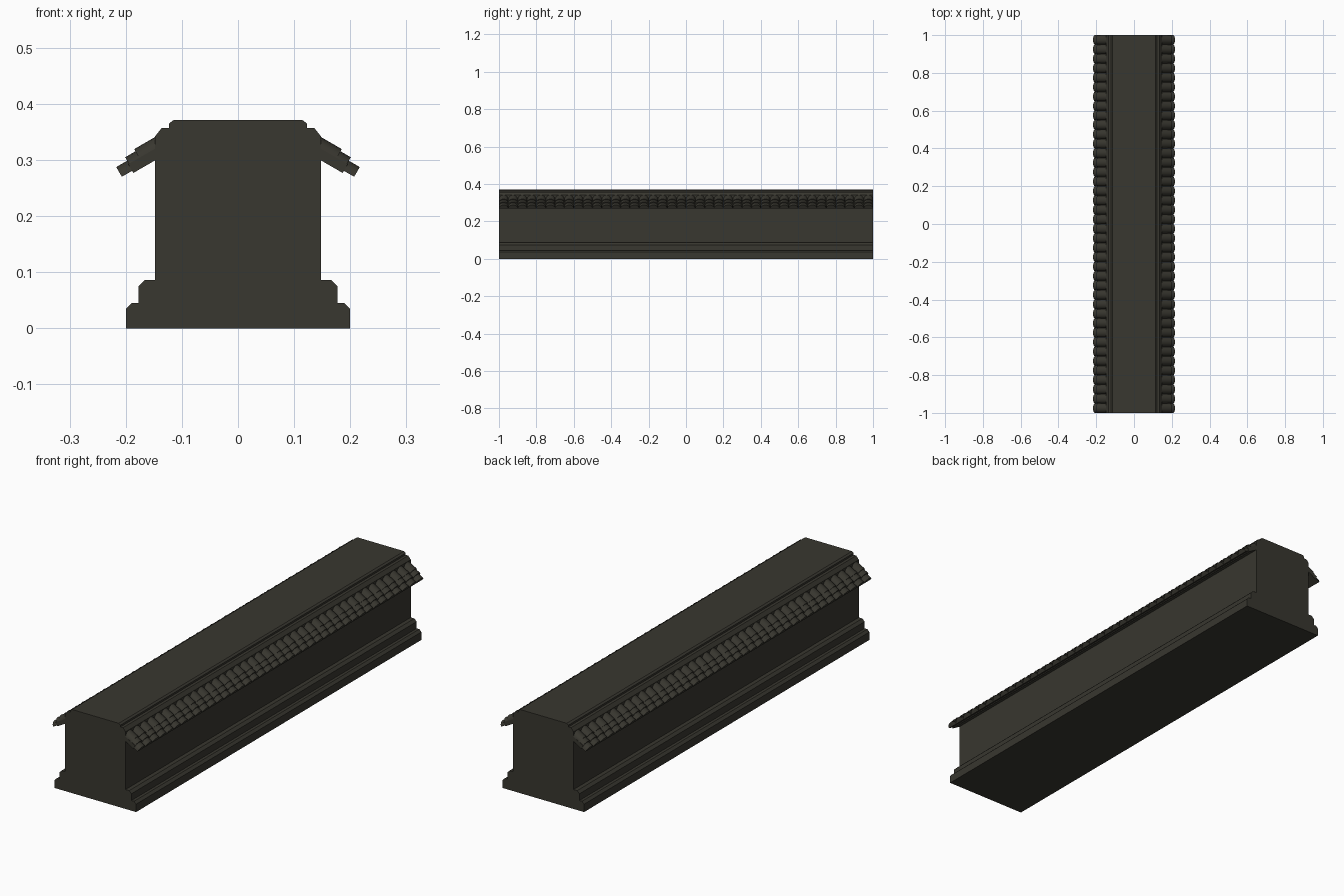
import bpy, bmesh, math
from mathutils import Vector

if "Cube" in bpy.data.objects:
    bpy.data.objects.remove(bpy.data.objects["Cube"])

stone = bpy.data.materials.new("dark_stone")
stone.diffuse_color = (0.040, 0.038, 0.029, 1)
stone.use_nodes = True
stone.node_tree.nodes["Principled BSDF"].inputs["Base Color"].default_value = stone.diffuse_color

TILES = 40
PITCH = 2.0 / TILES
ANGLE = math.radians(30)
OUT = Vector((math.cos(ANGLE), 0, -math.sin(ANGLE)))   # down the roof slope
UP = Vector((math.sin(ANGLE), 0, math.cos(ANGLE)))     # away from the slope


def prism(name, points, offset):
    """Closed solid from a loop of points swept along an offset vector."""
    bm = bmesh.new()
    face = bm.faces.new([bm.verts.new(p) for p in points])
    new = bmesh.ops.extrude_face_region(bm, geom=[face])["geom"]
    bmesh.ops.translate(bm, vec=offset, verts=[v for v in new if isinstance(v, bmesh.types.BMVert)])
    bmesh.ops.recalc_face_normals(bm, faces=bm.faces)
    me = bpy.data.meshes.new(name)
    bm.to_mesh(me)
    bm.free()
    me.materials.append(stone)
    ob = bpy.data.objects.new(name, me)
    bpy.context.collection.objects.link(ob)
    return ob


def mirror_x(ob):
    m = ob.modifiers.new("other_side", "MIRROR")
    m.use_axis = (True, False, False)
    m.use_clip = False
    m.merge_threshold = 0.00001


# wall with stepped base and chamfered coping
half = [(0.2, 0), (0.2, 0.035), (0.19, 0.045), (0.177, 0.045), (0.177, 0.075),
        (0.166, 0.086), (0.148, 0.086), (0.148, 0.342), (0.136, 0.357),
        (0.123, 0.357), (0.123, 0.365), (0.115, 0.371)]
loop = half + [(-x, z) for x, z in reversed(half)]
prism("wall", [(x, -1, z) for x, z in loop], Vector((0, 2, 0)))

# sloping board under the tiles
tip = Vector((0.1865, -1, 0.277))
length = 0.062
board = [tip, tip + UP * 0.018, tip + UP * 0.018 - OUT * length, tip - OUT * length]
mirror_x(prism("eave_board", board, Vector((0, 2, 0))))

# three overlapping rows of arched tiles
SEG = 8
THICK = 0.02
rows = [("upper_tiles", 0.185, 0.3195, 0.054),
        ("middle_tiles", 0.201, 0.305, 0.06),
        ("lower_tiles", 0.217, 0.2875, 0.06)]
for name, x, z, length in rows:
    base = Vector((x, -1 + PITCH / 2, z)) - UP * THICK
    arch = []
    for i in range(SEG + 1):
        a = math.pi * i / SEG
        arch.append(base + Vector((0, math.cos(a) * PITCH / 2, 0)) + UP * (math.sin(a) * THICK))
    ob = prism(name, arch, -OUT * length)
    bpy.context.view_layer.objects.active = ob
    ob.select_set(True)
    bpy.ops.object.shade_smooth_by_angle(angle=math.radians(40))
    ob.select_set(False)
    arr = ob.modifiers.new("row", "ARRAY")
    arr.count = TILES
    arr.use_relative_offset = False
    arr.use_constant_offset = True
    arr.constant_offset_displace = (0, PITCH, 0)
    mirror_x(ob)
